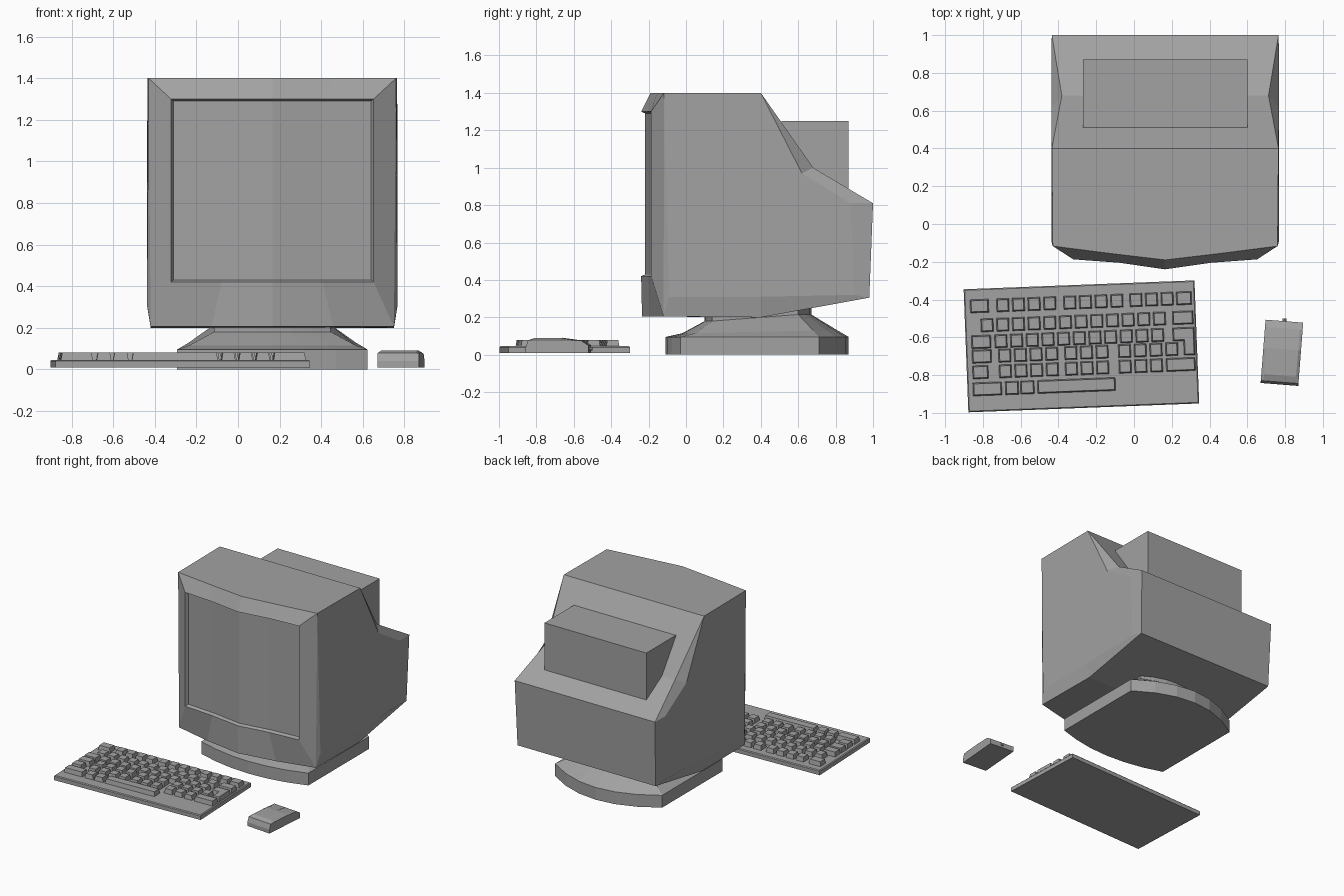
import bpy, bmesh, math
from mathutils import Matrix, Vector

if "Cube" in bpy.data.objects:
    bpy.data.objects.remove(bpy.data.objects["Cube"])

grey = bpy.data.materials.new("grey_plastic")
grey.diffuse_color = (0.36, 0.36, 0.36, 1)
grey.use_nodes = True
grey.node_tree.nodes["Principled BSDF"].inputs["Base Color"].default_value = grey.diffuse_color
CX = 0.165  # centre line of the monitor


def finish(name, bm, matrix=None):
    bmesh.ops.remove_doubles(bm, verts=bm.verts, dist=1e-5)
    bmesh.ops.recalc_face_normals(bm, faces=bm.faces)
    me = bpy.data.meshes.new(name)
    bm.to_mesh(me)
    bm.free()
    me.materials.append(grey)
    ob = bpy.data.objects.new(name, me)
    bpy.context.collection.objects.link(ob)
    if matrix is not None:
        ob.matrix_world = matrix
    return ob


def add_loft(bm, rings):
    """Closed rings of points joined in sequence and capped."""
    vs = [[bm.verts.new(p) for p in r] for r in rings]
    n = len(vs[0])
    for a, b in zip(vs, vs[1:]):
        for i in range(n):
            j = (i + 1) % n
            bm.faces.new((a[i], a[j], b[j], b[i]))
    bm.faces.new(vs[0][::-1])
    bm.faces.new(vs[-1])


def rect(x0, x1, y0, y1, z, inset=0.0):
    return [(x0 + inset, y0 + inset, z), (x1 - inset, y0 + inset, z),
            (x1 - inset, y1 - inset, z), (x0 + inset, y1 - inset, z)]


# Monitor case: rows across the width, each with edge, mid and centre y
T = (-1, -0.5, 0, 0.5, 1)
ROWS = {  # half width, z, (y at edge, y halfway, y at centre)
    "recess_top": (0.474, 1.29, (-0.163, -0.182, -0.218)),
    "recess_bot": (0.474, 0.43, (-0.163, -0.182, -0.218)),
    "inner_bot": (0.487, 0.42, (-0.187, -0.205, -0.24)),
    "outer_bot": (0.585, 0.205, (-0.12, -0.19, -0.235)),
    "under": (0.585, 0.2, (0.4, 0.4, 0.4)),
    "back_low": (0.59, 0.305, (0.98, 0.98, 0.98)),
    "back_mid": (0.6, 0.81, (1.0, 1.0, 1.0)),
    "waist": (0.547, 1.0, (0.68, 0.68, 0.68)),
    "top_back": (0.6, 1.4, (0.4, 0.4, 0.4)),
    "outer_top": (0.595, 1.4, (-0.117, -0.155, -0.19)),
    "inner_top": (0.487, 1.3, (-0.187, -0.205, -0.24)),
}
bm = bmesh.new()
R = {}
for key, (w, z, ys) in ROWS.items():
    R[key] = [bm.verts.new((CX + w * t, ys[2 - int(abs(t) * 2)], z)) for t in T]
loop = list(R.values())
for a, b in zip(loop, loop[1:] + loop[:1]):
    for i in range(4):
        bm.faces.new((a[i], a[i + 1], b[i + 1], b[i]))
# Case sides, mirrored: bezel side, recess side, side wall and its chamfers
for side, i in ((-1, 0), (1, 4)):
    v = {k: r[i] for k, r in R.items()}
    for k, (y, z) in {"e1": (0.62, 0.97), "e2": (0.88, 0.81), "e3": (0.9, 0.32),
                      "e4": (0.4, 0.31), "e5": (-0.09, 0.31)}.items():
        v[k] = bm.verts.new((CX + side * 0.603, y, z))
    for names in ("outer_top inner_top inner_bot outer_bot",
                  "inner_top recess_top recess_bot inner_bot",
                  "top_back e1 waist", "waist e1 e2 back_mid",
                  "back_mid e2 e3 back_low", "back_low e3 e4 under",
                  "under e4 e5 outer_bot", "outer_bot e5 outer_top",
                  "outer_top e5 e4 e3 e2 e1 top_back"):
        bm.faces.new([v[k] for k in names.split()])
finish("monitor_case", bm)

# Box on the back slope of the monitor
bm = bmesh.new()
add_loft(bm, [rect(-0.27, 0.602, 0.51, 0.87, z) for z in (0.8, 1.25)])
finish("rear_housing", bm)


# Swivel stand: plan with straight sides and bowed front and back
def plan(w, yf, yb, bow_f, bow_b, z, z_back=None):
    zb = z if z_back is None else z_back
    s = [-1 + i / 3 for i in range(7)]
    front = [(CX + w * t, yf - bow_f * (1 - t * t), z) for t in s]
    back = [(CX + w * t, yb + bow_b * (1 - t * t), zb) for t in reversed(s)]
    return front + back


bm = bmesh.new()
add_loft(bm, [
    plan(0.458, -0.03, 0.71, 0.08, 0.16, 0.0),
    plan(0.458, -0.03, 0.71, 0.08, 0.16, 0.095),
    plan(0.40, 0.05, 0.68, 0.07, 0.13, 0.115, 0.13),
    plan(0.28, 0.14, 0.60, 0.04, 0.07, 0.18, 0.215),
    plan(0.28, 0.14, 0.60, 0.04, 0.07, 0.215, 0.26),
])
finish("stand", bm)

# Keyboard, turned slightly; local origin at its front left corner
place = Matrix.Translation((-0.877, -0.997, 0)) @ Matrix.Rotation(math.radians(2.2), 4, "Z")
KW, KD = 1.223, 0.652
bm = bmesh.new()
add_loft(bm, [rect(0, KW, 0, KD, 0.01), rect(0, KW, 0, KD, 0.04),
              rect(0, KW, 0, KD, 0.046, 0.006)])
finish("keyboard_base", bm, place)


def run(start, count, pitch=0.083, width=0.068):
    return [(start + i * pitch, start + i * pitch + width) for i in range(count)]


lower = run(0.17, 4) + run(0.52, 3) + run(0.805, 3)
key_rows = [  # distance from the front edge, key spans
    (0.56, [(0.03, 0.13)] + run(0.17, 4) + run(0.525, 4) + run(0.875, 3) + [(1.122, 1.205)]),
    (0.457, run(0.083, 12) + [(1.098, 1.21)]),
    (0.37, [(0.03, 0.135)] + run(0.153, 11)),
    (0.293, [(0.03, 0.135)] + lower + run(1.055, 1)),
    (0.21, [(0.03, 0.115)] + lower + [(1.055, 1.212)]),
    (0.12, [(0.028, 0.183), (0.2, 0.272), (0.28, 0.355), (0.37, 0.785)]),
]
bm = bmesh.new()
for v, spans in key_rows:
    for a, b in spans:
        add_loft(bm, [rect(a, b, v - 0.036, v + 0.036, 0.04),
                      rect(a, b, v - 0.036, v + 0.036, 0.08, 0.007)])
# L-shaped enter key
ell = [(1.152, 0.257), (1.213, 0.257), (1.213, 0.406), (1.096, 0.406),
       (1.096, 0.334), (1.152, 0.334)]
top = [(1.159, 0.264), (1.206, 0.264), (1.206, 0.399), (1.103, 0.399),
       (1.103, 0.341), (1.159, 0.341)]
add_loft(bm, [[(x, y, 0.04) for x, y in ell], [(x, y, 0.08) for x, y in top]])
finish("keys", bm, place)

# Mouse: side profile lofted across, narrower at the sides
place = Matrix.Translation((0.783, -0.682, 0)) @ Matrix.Rotation(math.radians(-4.5), 4, "Z")
prof = [(-0.168, 0.01), (-0.168, 0.04), (-0.155, 0.078), (-0.12, 0.09),
        (0.02, 0.09), (0.13, 0.075), (0.168, 0.05), (0.168, 0.01)]
bm = bmesh.new()
add_loft(bm, [[(u, y, min(z, cap)) for y, z in prof]
              for u, cap in ((-0.1, 0.08), (-0.085, 0.1), (0.085, 0.1), (0.1, 0.08))])
finish("mouse_body", bm, place)

# Ridge between the mouse buttons
bm = bmesh.new()
line = [(0.02, 0.09), (0.13, 0.075), (0.168, 0.05)]
ring = [(y, z + 0.001) for y, z in line] + [(y, z - 0.004) for y, z in reversed(line)]
add_loft(bm, [[(u, y, z) for y, z in ring] for u in (-0.002, 0.002)])
finish("button_divider", bm, place)

# Cable socket at the back of the mouse
bm = bmesh.new()
bmesh.ops.create_cone(bm, cap_ends=True, segments=8, radius1=0.01, radius2=0.01, depth=0.02,
                      matrix=Matrix.Translation((0, 0.172, 0.032)) @ Matrix.Rotation(math.pi / 2, 4, "X"))
finish("cable_socket", bm, place)
